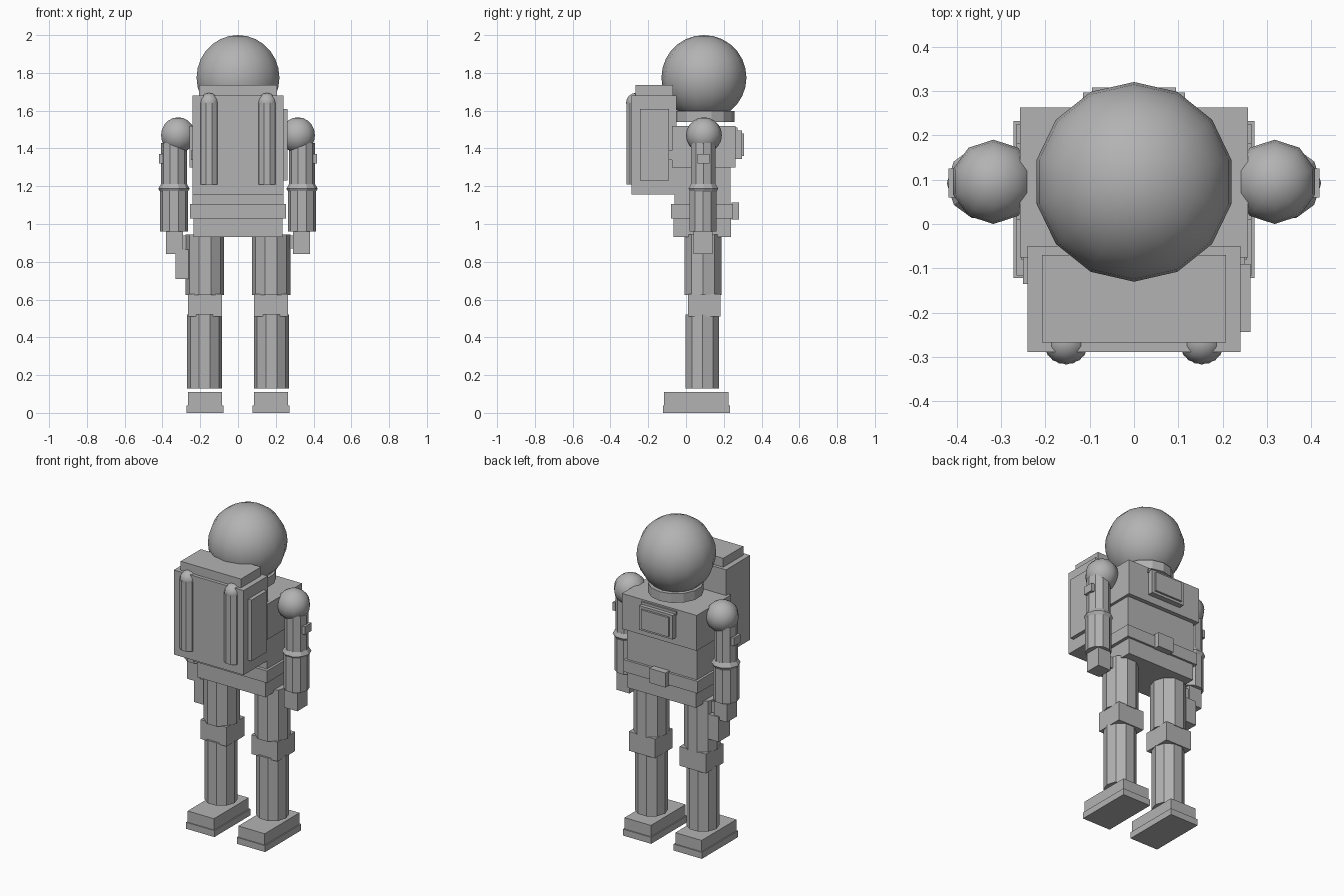
import bpy
import bmesh
from math import pi
from mathutils import Matrix

default_cube = bpy.data.objects.get("Cube")
if default_cube:
    bpy.data.objects.remove(default_cube)

grey = bpy.data.materials.new("suit grey")
grey.use_nodes = True
GREY = (0.45, 0.45, 0.45, 1)
grey.diffuse_color = GREY
grey.node_tree.nodes["Principled BSDF"].inputs["Base Color"].default_value = GREY

MID = 0.095  # depth of the body's centre line


def finish(name, bm, smooth=False):
    mesh = bpy.data.meshes.new(name)
    for face in bm.faces:
        face.smooth = smooth
    bm.to_mesh(mesh)
    bm.free()
    mesh.materials.append(grey)
    obj = bpy.data.objects.new(name, mesh)
    bpy.context.collection.objects.link(obj)
    return obj


def box(name, x, y, z):
    """Box from (low, high) pairs on each axis."""
    bm = bmesh.new()
    bmesh.ops.create_cube(bm, size=1)
    for v in bm.verts:
        v.co = [lo + (c + 0.5) * (hi - lo) for c, (lo, hi) in zip(v.co, (x, y, z))]
    return finish(name, bm)


def sphere(name, centre, r, segments, rings):
    bm = bmesh.new()
    bmesh.ops.create_uvsphere(bm, u_segments=segments, v_segments=rings, radius=r,
                              matrix=Matrix.Translation(centre))
    return finish(name, bm, True)


def tube(name, x, y, z, r, sides=10, turn=pi / 2):
    bm = bmesh.new()
    place = Matrix.Translation((x, y, sum(z) / 2)) @ Matrix.Rotation(turn, 4, "Z")
    bmesh.ops.create_cone(bm, cap_ends=True, segments=sides, radius1=r, radius2=r,
                          depth=z[1] - z[0], matrix=place)
    return finish(name, bm)


def ring(name, x, y, z, major, minor):
    """Faceted torus lying flat."""
    bpy.ops.mesh.primitive_torus_add(location=(x, y, z), major_radius=major, minor_radius=minor,
                                     major_segments=10, minor_segments=6)
    obj = bpy.context.object
    obj.name = name
    obj.data.materials.append(grey)


def side_box(name, s, x, y, z):
    return box(name, sorted((s * x[0], s * x[1])), y, z)


# Head and collar
sphere("helmet", (0, MID, 1.775), 0.225, 14, 14)
tube("collar", 0, 0.1, (1.54, 1.597), 0.157, 14, 0)

# Torso
box("chest", (-0.257, 0.257), (-0.075, 0.262), (1.3, 1.52))
box("abdomen", (-0.24, 0.24), (-0.06, 0.235), (1.1, 1.3))
box("belt", (-0.255, 0.255), (-0.08, 0.25), (1.03, 1.105))
box("buckle", (-0.055, 0.055), (0.24, 0.28), (1.025, 1.115))
box("pelvis", (-0.235, 0.235), (-0.065, 0.237), (0.93, 1.03))

# Chest controls
box("control_panel", (-0.115, 0.115), (0.25, 0.296), (1.345, 1.495))
box("control_screen", (-0.095, 0.095), (0.29, 0.308), (1.36, 1.48))
box("control_strip", (-0.12, 0.12), (0.25, 0.272), (1.485, 1.51))

# Backpack
box("pack", (-0.24, 0.24), (-0.288, -0.05), (1.155, 1.68))
box("pack_lid", (-0.207, 0.207), (-0.267, -0.07), (1.68, 1.735))
box("pack_side_panel", (0.23, 0.263), (-0.243, -0.09), (1.23, 1.61))

for s, side in ((1, "left"), (-1, "right")):
    # Air tanks and pack connectors
    tube(f"{side}_tank", s * 0.153, -0.265, (1.21, 1.64), 0.052)
    sphere(f"{side}_tank_cap", (s * 0.153, -0.265, 1.642), 0.052, 10, 8)
    side_box(f"{side}_connector", s, (0.2, 0.25), (-0.135, -0.05), (1.34, 1.39))

    # Arm
    ax = s * 0.339
    sphere(f"{side}_shoulder", (s * 0.317, MID, 1.47), 0.095, 10, 10)
    tube(f"{side}_upper_arm", ax, 0.092, (1.19, 1.43), 0.068)
    side_box(f"{side}_arm_patch", s, (0.39, 0.418), (0.06, 0.125), (1.32, 1.37))
    ring(f"{side}_elbow_ring", ax, 0.092, 1.187, 0.055, 0.028)
    tube(f"{side}_forearm", ax, 0.09, (0.96, 1.175), 0.074)
    side_box(f"{side}_hand", s, (0.29, 0.38), (0.04, 0.14), (0.842, 0.965))
    side_box(f"{side}_thumb", s, (0.265, 0.295), (0.085, 0.13), (0.87, 0.94))

    # Leg
    tube(f"{side}_thigh", s * 0.175, 0.09, (0.625, 0.945), 0.102)
    side_box(f"{side}_knee", s, (0.085, 0.265), (0.01, 0.183), (0.51, 0.63))
    tube(f"{side}_shin", s * 0.177, 0.087, (0.13, 0.52), 0.093)
    side_box(f"{side}_boot", s, (0.084, 0.265), (-0.116, 0.225), (0.03, 0.11))
    side_box(f"{side}_sole", s, (0.077, 0.272), (-0.122, 0.232), (0, 0.04))

# Pouch on the outer thigh
box("thigh_pouch", (-0.33, -0.25), (0.04, 0.15), (0.71, 0.865))
